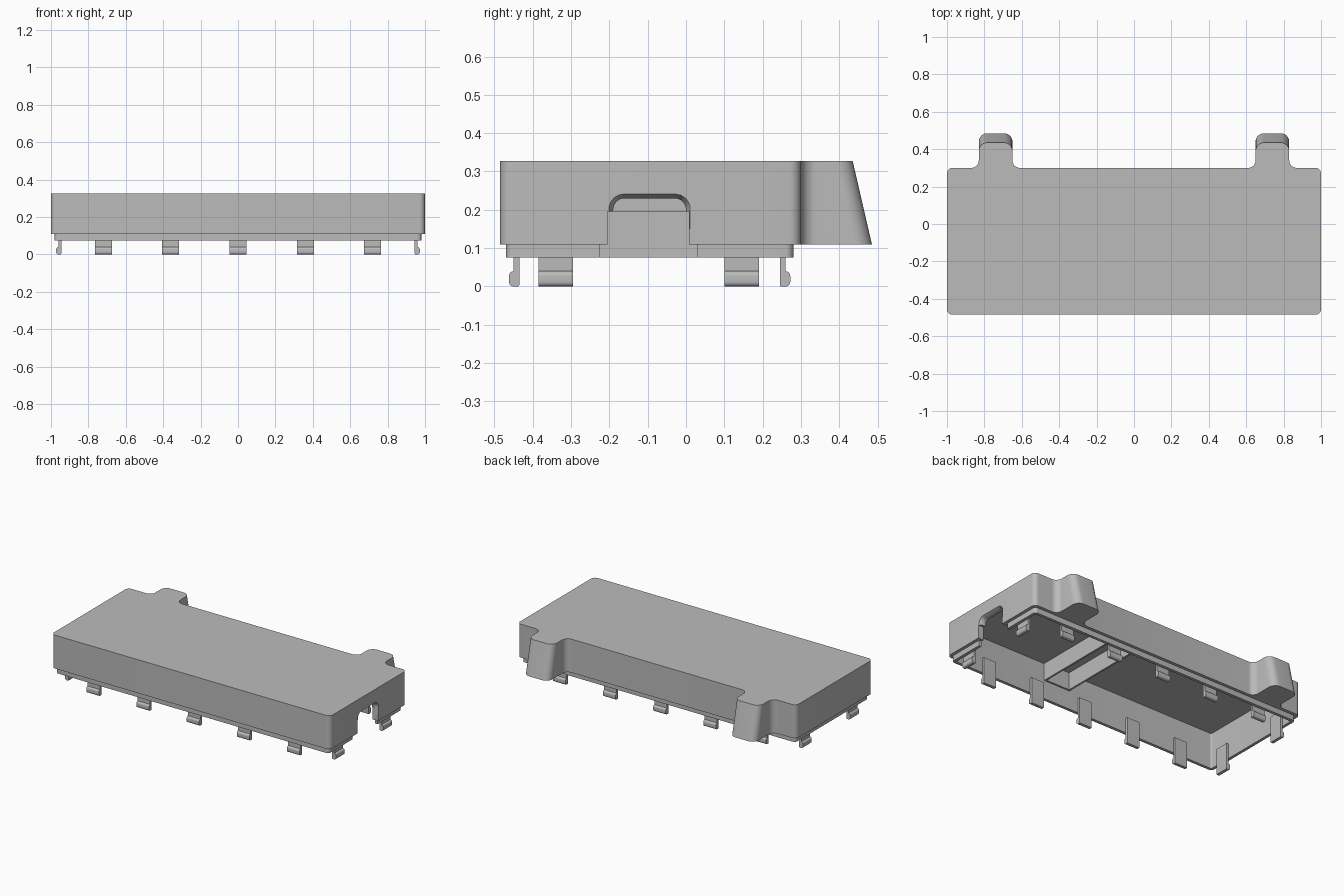
import bpy, bmesh, math
from mathutils import Vector, Matrix

cube = bpy.data.objects.get("Cube")
if cube:
    bpy.data.objects.remove(cube, do_unlink=True)

grey = bpy.data.materials.new("plain grey")
grey.use_nodes = True
COLOUR = (0.5, 0.5, 0.5, 1)
grey.diffuse_color = COLOUR
grey.node_tree.nodes["Principled BSDF"].inputs["Base Color"].default_value = COLOUR

# Maps a flat profile (a, b) with depth c to the axes (y, z, x)
ALONG_X = Matrix(((0, 0, 1, 0), (1, 0, 0, 0), (0, 1, 0, 0), (0, 0, 0, 1)))


def rounded(corners, steps=8):
    """Outline from (x, y, radius) corners, each rounded by a tangent arc."""
    out = []
    for i, (x, y, r) in enumerate(corners):
        p = Vector((x, y))
        if r == 0:
            out.append((x, y))
            continue
        a = (Vector(corners[i - 1][:2]) - p).normalized()
        b = (Vector(corners[(i + 1) % len(corners)][:2]) - p).normalized()
        half = a.angle(b) / 2
        centre = p + (a + b).normalized() * (r / math.sin(half))
        start = p + a * (r / math.tan(half)) - centre
        sweep = start.angle_signed(p + b * (r / math.tan(half)) - centre)
        for k in range(steps + 1):
            t = -sweep * k / steps
            out.append((centre.x + start.x * math.cos(t) - start.y * math.sin(t),
                        centre.y + start.x * math.sin(t) + start.y * math.cos(t)))
    return out


def rect(x0, x1, y0, y1, r=0.0):
    return rounded([(x0, y0, r), (x1, y0, r), (x1, y1, r), (x0, y1, r)])


def prism(name, outline, c0, c1, matrix=None, far=None):
    """Solid between two depths; 'far' may give a different end outline."""
    bm = bmesh.new()
    low = [bm.verts.new((a, b, c0)) for a, b in outline]
    high = [bm.verts.new((a, b, c1)) for a, b in (far or outline)]
    n = len(low)
    bm.faces.new(low[::-1])
    bm.faces.new(high)
    for i in range(n):
        j = (i + 1) % n
        bm.faces.new((low[i], low[j], high[j], high[i]))
    if matrix:
        bm.transform(matrix)
    bmesh.ops.recalc_face_normals(bm, faces=bm.faces)
    mesh = bpy.data.meshes.new(name)
    bm.to_mesh(mesh)
    bm.free()
    mesh.materials.append(grey)
    obj = bpy.data.objects.new(name, mesh)
    bpy.context.collection.objects.link(obj)
    return obj


def cut(obj, cutters):
    """Subtract the cutters and bake the result."""
    for c in cutters:
        c.hide_render = True
        m = obj.modifiers.new("cut", 'BOOLEAN')
        m.operation, m.solver, m.object = 'DIFFERENCE', 'EXACT', c
    bpy.context.view_layer.update()
    mesh = bpy.data.meshes.new_from_object(
        obj.evaluated_get(bpy.context.evaluated_depsgraph_get()))
    obj.modifiers.clear()
    obj.data = mesh
    for c in cutters:
        bpy.data.objects.remove(c, do_unlink=True)


def smooth(obj):
    bpy.ops.object.select_all(action='DESELECT')
    obj.select_set(True)
    bpy.context.view_layer.objects.active = obj
    bpy.ops.object.shade_smooth_by_angle(angle=math.radians(30))


RIM, SKIRT, TOP = 0.11, 0.075, 0.327
FRONT, BACK = -0.485, 0.30

# Cover outline: rounded box with two lugs on the back
half_back = [(1, BACK, .03), (.83, BACK, .04), (.83, .435, .045),
             (.65, .435, .045), (.65, BACK, .04)]
corners = ([(-1, FRONT, .03), (1, FRONT, .03)] + half_back
           + [(-x, y, r) for x, y, r in reversed(half_back)])
top_line = rounded(corners)
# The outer lug faces lean outward towards the bottom
bottom_line = [(x, y + .05 if y > .38 else y) for x, y in top_line]
cover = prism("cover", bottom_line, RIM, TOP, far=top_line)

# Hollow inside, and an arched cable opening in the left end
arch = [(-.19, .15, 0), (0, .15, 0), (0, .23, .03), (-.19, .23, .03)]
wide = [(-.202, .15, 0), (.012, .15, 0), (.012, .242, .04), (-.202, .242, .04)]
cut(cover, [
    prism("cavity", rect(-.961, .961, -.451, .261, .01), 0, .307),
    prism("opening", rect(-.205, .008, 0, .195), .9, 1.1, ALONG_X),
    prism("arch", rounded(arch), .9, 1.1, ALONG_X),
    prism("arch_flare", rounded(arch), .98, 1.002, ALONG_X, far=rounded(wide)),
])
smooth(cover)

# Inset skirt below the cover, interrupted at the opening
skirt = prism("skirt", rect(-.98, .98, -.47, .28, .02), SKIRT, RIM + .004)
cut(skirt, [
    prism("skirt_hole", rect(-.961, .961, -.451, .261, .01), 0, .2),
    prism("skirt_gap", rect(-.225, .03, 0, .2), .9, 1.1, ALONG_X),
])
smooth(skirt)

# Pair of ribs under the roof, joined at the front wall
for name, x in (("rib_left", .30), ("rib_right", .12)):
    prism(name, rect(x - .012, x, -.455, .265), .195, .31)
prism("rib_bridge", rect(.115, .295, -.455, -.44), .195, .31)

# Snap clips: a flat leg with a rounded hook facing outward
leg = [(0, 0, .004), (.027, 0, .012), (.027, .037, .012), (.015, .04, 0),
       (.015, .17, 0), (0, .17, 0)]
LEG = rounded(leg, 4)


def clip(name, x, y, angle):
    turn = Matrix.Translation((x, y, 0)) @ Matrix.Rotation(angle, 4, 'Z')
    smooth(prism(name, LEG, -.045, .045, turn @ ALONG_X))


for i in range(5):
    x = -.72 + .36 * i
    clip(f"front_clip_{i + 1}", x, -.435, math.pi)
    clip(f"back_clip_{i + 1}", x, .245, 0)
for i, y in enumerate((-.34, .145)):
    clip(f"left_clip_{i + 1}", .945, y, -math.pi / 2)
    clip(f"right_clip_{i + 1}", -.945, y, math.pi / 2)
